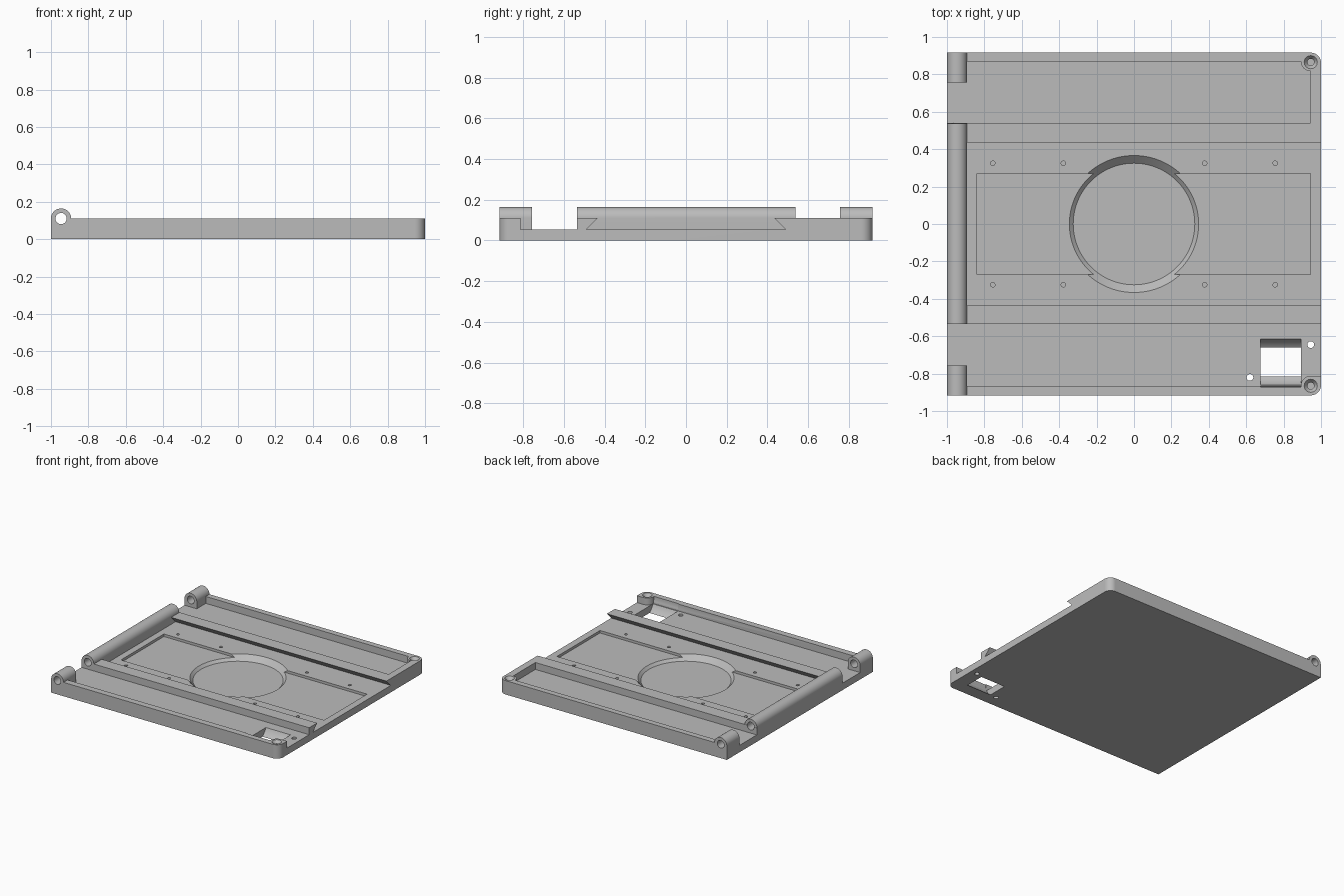
import bpy
import bmesh
from math import cos, sin, radians
from mathutils import Matrix, Vector

if "Cube" in bpy.data.objects:
    bpy.data.objects.remove(bpy.data.objects["Cube"])

grey = bpy.data.materials.new("matte_grey")
grey.use_nodes = True
colour = (0.5, 0.5, 0.5, 1)
grey.diffuse_color = colour
grey.node_tree.nodes["Principled BSDF"].inputs["Base Color"].default_value = colour

HALF_Y, TOP, FLOOR = 0.916, 0.11, 0.055
HINGE_X, HINGE_R = -0.946, 0.054
BOSS_X, BOSS_Y, BOSS_R = 0.945, 0.865, 0.053

# Axis frames: each maps profile (u, v) and extrusion w to x, y, z
AXES = {
    "x": lambda u, v, w: Vector((w, u, v)),
    "y": lambda u, v, w: Vector((u, w, v)),
    "z": lambda u, v, w: Vector((u, v, w)),
}


def arc(cx, cy, r, start, end, steps=16):
    angles = [radians(start + (end - start) * i / steps) for i in range(steps + 1)]
    return [(cx + r * cos(a), cy + r * sin(a)) for a in angles]


def prism(name, axis, profile, low, high, end_profile=None):
    """Extrude a closed profile along an axis, optionally tapering to another."""
    bm = bmesh.new()
    frame = AXES[axis]
    a = [bm.verts.new(frame(u, v, low)) for u, v in profile]
    b = [bm.verts.new(frame(u, v, high)) for u, v in end_profile or profile]
    bm.faces.new(a)
    bm.faces.new(b)
    for i in range(len(a)):
        j = (i + 1) % len(a)
        bm.faces.new((a[i], a[j], b[j], b[i]))
    bmesh.ops.recalc_face_normals(bm, faces=bm.faces)
    mesh = bpy.data.meshes.new(name)
    bm.to_mesh(mesh)
    bm.free()
    mesh.materials.append(grey)
    obj = bpy.data.objects.new(name, mesh)
    bpy.context.collection.objects.link(obj)
    return obj


def circle(x, y, r, steps=48):
    return arc(x, y, r, 0, 360, steps)[:-1]


def rect(x0, x1, y0, y1):
    return [(x0, y0), (x1, y0), (x1, y1), (x0, y1)]


def combine(target, tool, operation="DIFFERENCE"):
    mod = target.modifiers.new(tool.name, "BOOLEAN")
    mod.operation, mod.solver, mod.object = operation, "EXACT", tool
    bpy.context.view_layer.objects.active = target
    bpy.ops.object.modifier_apply(modifier=mod.name)
    bpy.data.objects.remove(tool)


# Base plate with two rounded corners on the side away from the hinge
c = HALF_Y - 0.055
outline = ([(-1, -HALF_Y)] + arc(BOSS_X, -c, 0.055, -90, 0)
           + arc(BOSS_X, c, 0.055, 0, 90) + [(-1, HALF_Y)])
plate = prism("base_plate", "z", outline, 0, TOP)

# Front tray, open at the side, and back tray, both curving round a screw boss
front_tray = ([(-1.1, -BOSS_Y)] + arc(BOSS_X, -BOSS_Y, BOSS_R, 180, 90)
              + [(1.1, BOSS_R - BOSS_Y), (1.1, -0.535), (-1.1, -0.535)])
back_tray = ([(-1.1, 0.54), (BOSS_X, 0.54)]
             + arc(BOSS_X, 0.87, BOSS_R, 270, 180) + [(-1.1, 0.87)])
for profile in (front_tray, back_tray):
    combine(plate, prism("tray", "z", profile, FLOOR, 0.3))

# Dovetail channel across the middle
dovetail = [(-0.49, FLOOR), (0.49, FLOOR), (0.435, TOP), (0.435, 0.2),
            (-0.435, 0.2), (-0.435, TOP)]
combine(plate, prism("channel", "x", dovetail, -1.1, 1.1))

# Shallow rectangular recess and tapered round pocket in the channel floor
combine(plate, prism("recess", "z", rect(-0.84, 0.945, -0.27, 0.27), 0.035, 0.08))
combine(plate, prism("round_pocket", "z", circle(0, 0, 0.325, 96), 0.015, 0.075,
                     circle(0, 0, 0.387, 96)))

# Hinge knuckles with rounded tops
knuckle = ([(-1, 0.01)] + arc(HINGE_X, TOP, HINGE_R, 180, 0, 32)
           + [(HINGE_X + HINGE_R, 0.01)])
for low, high in ((-HALF_Y, -0.757), (-0.535, 0.537), (0.757, HALF_Y)):
    combine(plate, prism("knuckle", "y", knuckle, low, high), "UNION")
combine(plate, prism("pin_hole", "y", circle(HINGE_X, TOP, 0.03), -1.1, 1.1))

# Wheel-shaped opening through the front tray
combine(plate, prism("wheel_opening", "x", circle(-0.737, TOP, 0.135, 64), 0.675, 0.892))

# Small through holes beside the opening
for x, y in ((0.945, -0.645), (0.62, -0.82)):
    combine(plate, prism("through_hole", "z", circle(x, y, 0.018, 24), -0.1, 0.2))

# Blind screw holes on the channel floor
for x in (-0.755, -0.378, 0.378, 0.755):
    for y in (-0.325, 0.325):
        combine(plate, prism("screw_hole", "z", circle(x, y, 0.012, 20), 0.02, 0.08))

# Countersunk holes in the corner bosses
for y in (-BOSS_Y, BOSS_Y):
    combine(plate, prism("boss_hole", "z", circle(BOSS_X, y, 0.018, 32), 0.03, 0.2))
    combine(plate, prism("countersink", "z", circle(BOSS_X, y, 0.017, 32), 0.085, 0.135,
                         circle(BOSS_X, y, 0.053, 32)))

# Smooth the curved walls, keep machined edges sharp
bpy.ops.object.select_all(action="DESELECT")
plate.select_set(True)
bpy.context.view_layer.objects.active = plate
bpy.ops.object.shade_smooth_by_angle(angle=radians(25))
